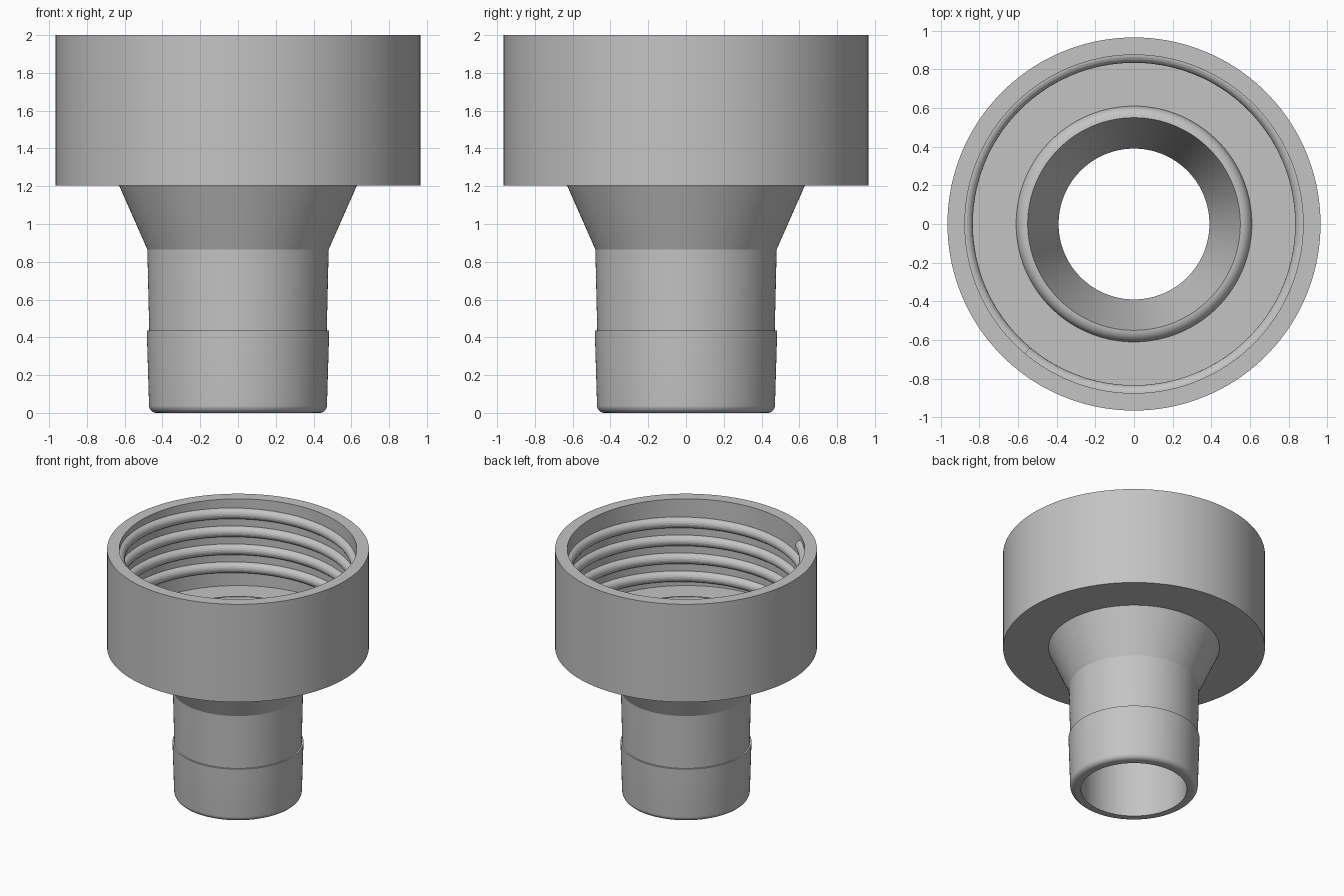
import bpy
import bmesh
from math import cos, sin, pi, radians

if "Cube" in bpy.data.objects:
    bpy.data.objects.remove(bpy.data.objects["Cube"], do_unlink=True)

grey = bpy.data.materials.new("plain grey")
grey.use_nodes = True
colour = (0.55, 0.55, 0.55, 1)
grey.diffuse_color = colour
grey.node_tree.nodes["Principled BSDF"].inputs["Base Color"].default_value = colour


def finish(bm, name):
    """Turn a bmesh into a named, smooth-shaded grey object."""
    bmesh.ops.recalc_face_normals(bm, faces=bm.faces)
    mesh = bpy.data.meshes.new(name)
    bm.to_mesh(mesh)
    bm.free()
    mesh.materials.append(grey)
    obj = bpy.data.objects.new(name, mesh)
    bpy.context.collection.objects.link(obj)
    bpy.ops.object.select_all(action='DESELECT')
    obj.select_set(True)
    bpy.context.view_layer.objects.active = obj
    bpy.ops.object.shade_smooth_by_angle(angle=radians(14))
    return obj


def bridge(bm, a, b):
    """Join two closed rings of vertices with quads."""
    n = len(a)
    for i in range(n):
        j = (i + 1) % n
        bm.faces.new((a[i], a[j], b[j], b[i]))


def lathe(name, profile, segments=144):
    """Spin a closed (radius, height) profile about the z axis."""
    bm = bmesh.new()
    rings = []
    for k in range(segments):
        t = 2 * pi * k / segments
        rings.append([bm.verts.new((r * cos(t), r * sin(t), z)) for r, z in profile])
    for k in range(segments):
        bridge(bm, rings[k], rings[(k + 1) % segments])
    return finish(bm, name)


def arc(r, z, radius, start, end, steps=8):
    """Points of a rounded corner in the profile plane, angles in degrees."""
    angles = [radians(start + (end - start) * i / steps) for i in range(steps + 1)]
    return [(r + radius * cos(a), z + radius * sin(a)) for a in angles]


# Barbed spout, flared neck, threaded cap and raised seal lip in one wall
profile = [(0.39, 0.0)]
profile += arc(0.431, 0.04, 0.04, -90, 0)
profile += [(0.483, 0.435), (0.47, 0.435), (0.48, 0.865), (0.63, 1.205)]
profile += [(0.965, 1.205), (0.965, 2.0), (0.875, 2.0), (0.875, 1.295)]
profile += arc(0.55, 1.295, 0.06, 0, 90)
profile += [(0.39, 0.87)]
lathe("hose_adapter_body", profile)


# Rounded internal screw thread, winding down from near the rim
def thread(name, radius, size, top, pitch, turns, start, steps=96, sides=20):
    bm = bmesh.new()
    rings = []
    for k in range(turns * steps + 1):
        turn = k / steps
        t = start - 2 * pi * turn
        z = top - pitch * turn
        ring = []
        for s in range(sides):
            a = 2 * pi * s / sides
            r = radius + size * cos(a)
            ring.append(bm.verts.new((r * cos(t), r * sin(t), z + size * sin(a))))
        rings.append(ring)
    for a, b in zip(rings, rings[1:]):
        bridge(bm, a, b)
    bm.faces.new(rings[0])
    bm.faces.new(rings[-1])
    return finish(bm, name)


thread("internal_thread", 0.877, 0.043, 1.925, 0.146, 4, radians(230))
